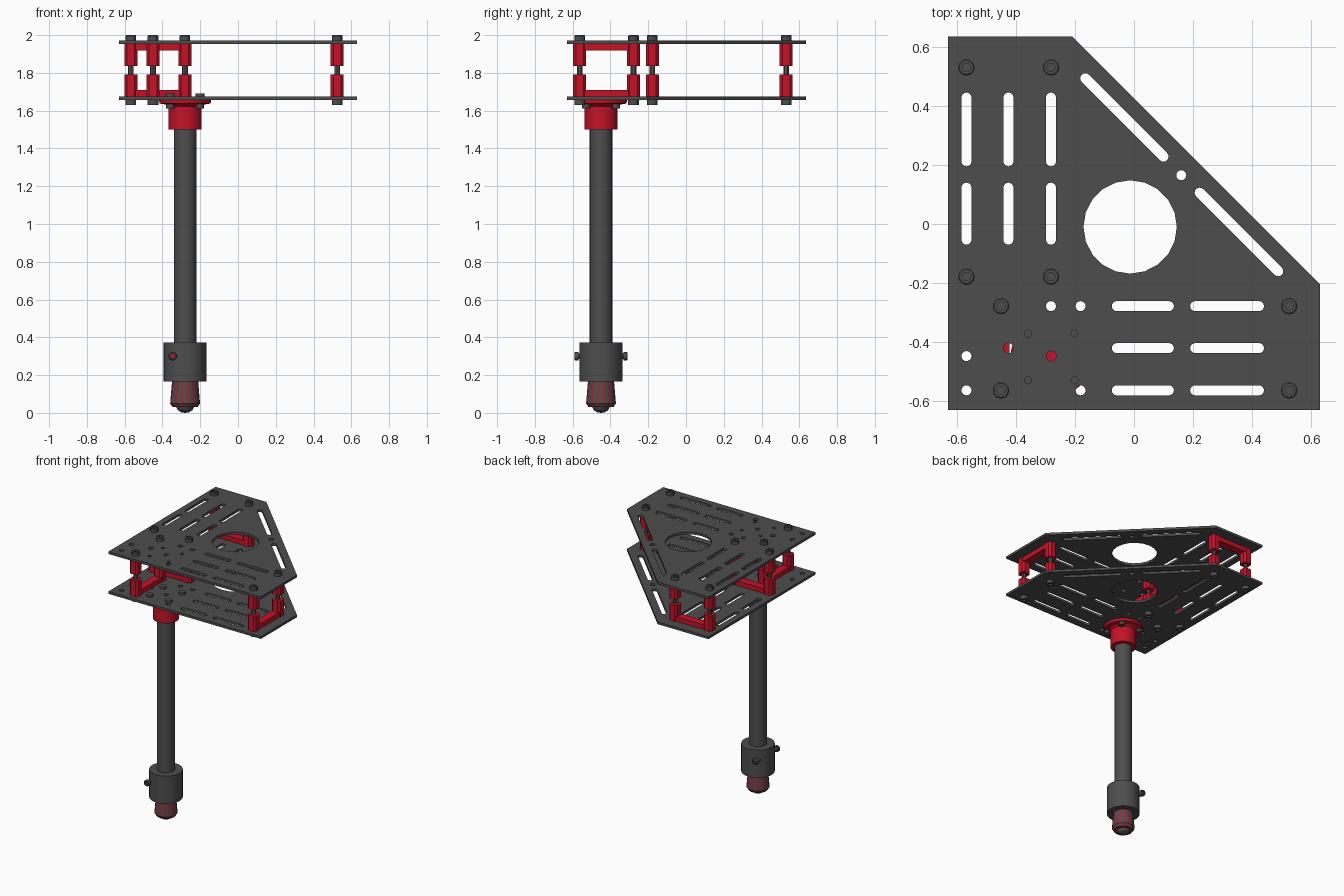
import bpy, bmesh
from math import cos, sin, pi, radians, atan2
from mathutils import Matrix, Vector

if "Cube" in bpy.data.objects:
    bpy.data.objects.remove(bpy.data.objects["Cube"])


def material(name, rgb):
    m = bpy.data.materials.new(name)
    m.diffuse_color = (*rgb, 1)
    m.use_nodes = True
    m.node_tree.nodes["Principled BSDF"].inputs["Base Color"].default_value = m.diffuse_color
    return m


DARK = material("dark_grey", (0.075, 0.075, 0.075))
RED = material("red", (0.55, 0.006, 0.02))
PX, PY = -0.28, -0.45          # axis of the leg


def finish(name, mesh, mat, loc=(0, 0, 0)):
    mesh.materials.clear()
    mesh.materials.append(mat)
    ob = bpy.data.objects.new(name, mesh)
    ob.location = loc
    bpy.context.collection.objects.link(ob)
    return ob


def lathe(name, profile, mat, loc=(0, 0, 0), sides=24, turn=0.0):
    """Revolve (radius, z) points listed bottom to top, closing on the axis."""
    bm = bmesh.new()
    rings = []
    for r, z in profile:
        if r == 0:
            rings.append([bm.verts.new((0, 0, z))] * sides)
        else:
            rings.append([bm.verts.new((r * cos(turn + 2 * pi * i / sides),
                                        r * sin(turn + 2 * pi * i / sides), z))
                          for i in range(sides)])
    for a, b in zip(rings, rings[1:]):
        for i in range(sides):
            j = (i + 1) % sides
            bm.faces.new(list(dict.fromkeys((a[i], a[j], b[j], b[i]))))
    bmesh.ops.recalc_face_normals(bm, faces=bm.faces)
    me = bpy.data.meshes.new(name)
    bm.to_mesh(me)
    bm.free()
    return finish(name, me, mat, loc)


def box(bm, center, size, bevel=0.0):
    vs = bmesh.ops.create_cube(bm, size=1, matrix=Matrix.Translation(center)
                               @ Matrix.Diagonal((*size, 1)))["verts"]
    if bevel:
        es = {e for v in vs for e in v.link_edges
              if abs(e.verts[0].co.z - e.verts[1].co.z) > 1e-4}
        bmesh.ops.bevel(bm, geom=list(es), offset=bevel, segments=1, affect='EDGES')


def circle(x, y, r, n=16):
    return [(x + r * cos(2 * pi * i / n), y + r * sin(2 * pi * i / n)) for i in range(n)]


def slot(x0, y0, x1, y1, r=0.017, n=8):
    """Outline of a round-ended slot between two extreme points."""
    a = atan2(y1 - y0, x1 - x0)
    d = Vector((cos(a), sin(a))) * r
    pts = []
    for c, start in ((Vector((x1, y1)) - d, a - pi / 2), (Vector((x0, y0)) + d, a + pi / 2)):
        pts += [(c.x + r * cos(start + pi * i / n), c.y + r * sin(start + pi * i / n))
                for i in range(n + 1)]
    return pts


# Plate outline with all of its cut-outs
loops = [[(-0.63, -0.63), (0.63, -0.63), (0.63, -0.205), (-0.21, 0.635), (-0.63, 0.635)],
         circle(-0.013, -0.01, 0.158, 20), circle(0.16, 0.165, 0.017)]
for c in (-0.567, -0.425, -0.281):
    loops += [slot(c, 0.195, c, 0.445), slot(c, -0.07, c, 0.14)]
for c in (-0.563, -0.42, -0.278):
    loops += [slot(-0.075, c, 0.135, c), slot(0.19, c, 0.44, c)]
loops += [slot(-0.177, 0.505, 0.112, 0.216), slot(0.21, 0.118, 0.5, -0.172)]
for x, y in ((-0.281, -0.278), (-0.181, -0.278), (-0.181, -0.563), (-0.567, -0.447),
             (-0.567, -0.563), (-0.425, -0.42), (PX, -0.447)):
    loops.append(circle(x, y, 0.017))
screws = [(PX + sx * 0.079, PY + sy * 0.079) for sx in (-1, 1) for sy in (-1, 1)]
loops += [circle(x, y, 0.012, 12) for x, y in screws]

cu = bpy.data.curves.new("plate_outline", 'CURVE')
cu.dimensions, cu.fill_mode, cu.extrude = '2D', 'BOTH', 0.009
for pts in loops:
    s = cu.splines.new('POLY')
    s.points.add(len(pts) - 1)
    for p, (x, y) in zip(s.points, pts):
        p.co = (x, y, 0, 1)
    s.use_cyclic_u = True
tmp = bpy.data.objects.new("plate_outline", cu)
bpy.context.collection.objects.link(tmp)
plate = bpy.data.meshes.new_from_object(tmp.evaluated_get(bpy.context.evaluated_depsgraph_get()))
bpy.data.objects.remove(tmp)
finish("lower_plate", plate, DARK, (0, 0, 1.665))
finish("upper_plate", plate, DARK, (0, 0, 1.963))

# Four pairs of facing U brackets, each pair held by two long bolts
pairs = {"back": ((-0.567, 0.53), (-0.281, 0.53)),
         "middle": ((-0.567, -0.178), (-0.281, -0.178)),
         "left": ((-0.45, -0.563), (-0.45, -0.278)),
         "right": ((0.525, -0.563), (0.525, -0.278))}
W = 0.068
for name, (a, b) in pairs.items():
    mx, my = (a[0] + b[0]) / 2, (a[1] + b[1]) / 2
    span = (b[0] - a[0] + 0.05, W * 0.85) if a[1] == b[1] else (W * 0.85, b[1] - a[1] + 0.05)
    for level, base, d in (("lower", 1.674, 1), ("upper", 1.954, -1)):
        bm = bmesh.new()
        box(bm, (mx, my, base + d * 0.0175), (*span, 0.035))
        for x, y in (a, b):
            box(bm, (x, y, base + d * 0.0585), (W, W, 0.117), 0.014)
        me = bpy.data.meshes.new(f"{name}_{level}_bracket")
        bm.to_mesh(me)
        bm.free()
        finish(me.name, me, RED)
    for x, y in (a, b):
        lathe(f"{name}_bolt", [(0, 1.642), (0.014, 1.642), (0.014, 1.63), (0.028, 1.63),
                               (0.028, 1.656), (0.015, 1.656), (0.015, 1.972), (0.028, 1.972),
                               (0.028, 1.996), (0.024, 2.0), (0.014, 2.0), (0.014, 1.985),
                               (0, 1.985)], DARK, (x, y, 0), 12)

# Leg: flanged socket, its screws, pole and collar
AX = (PX, PY, 0)
lathe("socket_flange", [(0, 1.5), (0.088, 1.5), (0.088, 1.622), (0.1, 1.632), (0.135, 1.638),
                        (0.138, 1.656), (0, 1.656)], RED, AX, 32)
for x, y in screws:
    lathe("flange_screw", [(0, 1.612), (0.022, 1.612), (0.022, 1.635), (0.012, 1.635),
                           (0.012, 1.674), (0.024, 1.674), (0.024, 1.69), (0, 1.692)],
          DARK, (x, y, 0), 12)
lathe("pole", [(0, 0.17), (0.06, 0.17), (0.06, 1.51), (0, 1.51)], DARK, AX, 24)
lathe("collar", [(0, 0.165), (0.114, 0.165), (0.114, 0.372), (0, 0.372)], DARK, AX, 32)

# Clamp screw crossing the collar off-centre, red inside its recessed ends
cross = lathe("clamp_screw", [(0, -0.125), (0.012, -0.125), (0.012, -0.14), (0.019, -0.14),
                              (0.023, -0.134), (0.023, -0.118), (0.015, -0.118), (0.015, 0.118),
                              (0.023, 0.118), (0.023, 0.134), (0.019, 0.14), (0.012, 0.14),
                              (0.012, 0.125), (0, 0.125)], DARK, (PX - 0.066, PY, 0.3), 12)
core = lathe("clamp_screw_core", [(0, -0.129), (0.011, -0.129), (0.011, 0.129), (0, 0.129)],
             RED, (PX - 0.066, PY, 0.3), 12)
cross.rotation_euler.x = core.rotation_euler.x = pi / 2

# Foot: dark shell with red ribs showing between its facets, and a rounded tip
shell = [(0, 0.17), (0.069, 0.17), (0.079, 0.05), (0.066, 0.03), (0, 0.03)]
lathe("foot_shell", shell[::-1], DARK, AX, 16)
lathe("foot_ribs", [(r * 0.991, z) for r, z in shell[::-1]], RED, AX, 16, pi / 16)
lathe("foot_tip", [(0, 0), (0.02, 0.003), (0.038, 0.014), (0.046, 0.03), (0, 0.035)], DARK, AX, 20)

# Smooth round parts, keep edges sharp
for ob in bpy.context.scene.objects:
    ob.select_set(True)
    bpy.context.view_layer.objects.active = ob
bpy.ops.object.shade_smooth_by_angle(angle=radians(30))
